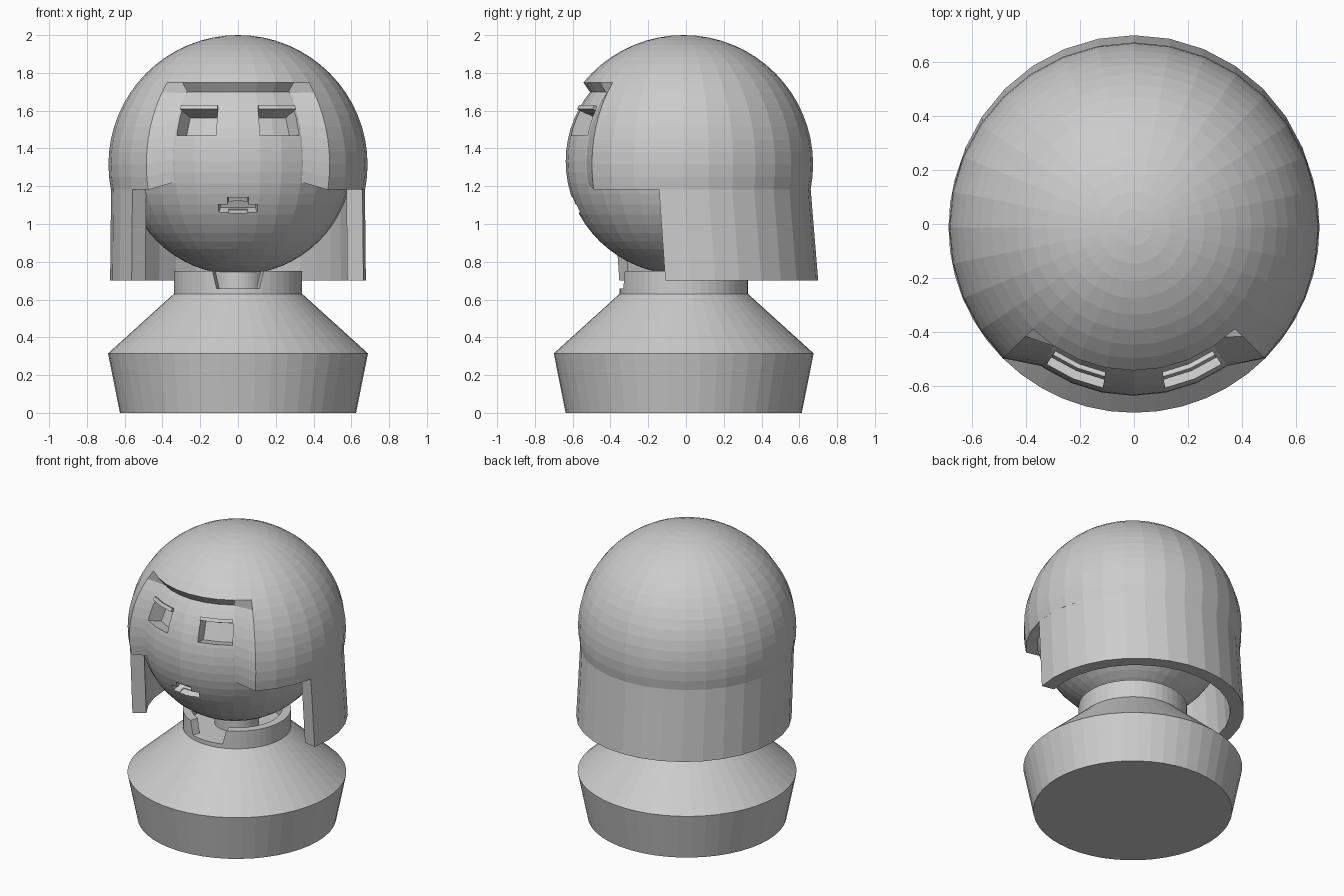
import bpy, bmesh, math
from mathutils import Vector

if "Cube" in bpy.data.objects:
    bpy.data.objects.remove(bpy.data.objects["Cube"])

grey = bpy.data.materials.new("plain_grey")
grey.diffuse_color = (0.6, 0.6, 0.6, 1)
grey.use_nodes = True
grey.node_tree.nodes["Principled BSDF"].inputs["Base Color"].default_value = grey.diffuse_color

STEP = 11.25                              # degrees per column, 32 around
HAIR_C, HAIR_R = Vector((0, -0.013, 1.315)), Vector((0.686, 0.686, 0.685))
FACE_C, FACE_R = Vector((0, -0.02, 1.332)), Vector((0.605, 0.617, 0.6))


def make(name, verts, faces):
    mesh = bpy.data.meshes.new(name)
    mesh.from_pydata([tuple(v) for v in verts], [], faces)
    bm = bmesh.new()
    bm.from_mesh(mesh)
    bmesh.ops.remove_doubles(bm, verts=bm.verts, dist=1e-5)
    loose = [v for v in bm.verts if not v.link_faces]
    bmesh.ops.delete(bm, geom=loose, context='VERTS')
    bmesh.ops.recalc_face_normals(bm, faces=bm.faces)
    bm.to_mesh(mesh)
    bm.free()
    mesh.materials.append(grey)
    ob = bpy.data.objects.new(name, mesh)
    bpy.context.collection.objects.link(ob)
    return ob


def on_ball(c, r, lon, lat, k=1.0):
    """Point on an ellipsoid; lon is measured from the front."""
    a, b = math.radians(lon), math.radians(lat)
    return c + Vector((r.x * math.cos(b) * math.sin(a),
                       -r.y * math.cos(b) * math.cos(a),
                       r.z * math.sin(b))) * k


def patch(name, lons, lat0, lat1, k0, k1):
    """Curved block on the face, cut along radial directions."""
    verts, faces = [], []
    for lon in lons:
        verts += [on_ball(FACE_C, FACE_R, lon, la, k)
                  for la, k in ((lat0, k0), (lat1, k0), (lat1, k1), (lat0, k1))]
    n = len(lons)
    for i in range(n - 1):
        for j in range(4):
            a, b = 4 * i + j, 4 * i + (j + 1) % 4
            faces.append((a, b, b + 4, a + 4))
    faces += [(0, 1, 2, 3), tuple(range(4 * n - 4, 4 * n))]
    return make(name, verts, faces)


def cut(ob, cutters):
    for c in cutters:
        c.hide_render = True
        m = ob.modifiers.new("cut", 'BOOLEAN')
        m.operation, m.solver, m.object = 'DIFFERENCE', 'EXACT', c
    dg = bpy.context.evaluated_depsgraph_get()
    mesh = bpy.data.meshes.new_from_object(ob.evaluated_get(dg))
    ob.modifiers.clear()
    ob.data = mesh
    for c in cutters:
        bpy.data.objects.remove(c)


def lathe(name, profile, cy, n=48):
    verts, faces, m = [], [], len(profile)
    for i in range(n):
        a = 2 * math.pi * i / n
        verts += [(r * math.sin(a), cy - r * math.cos(a), z) for r, z in profile]
    for i in range(n):
        k = (i + 1) % n
        for j in range(1, m - 2):
            faces.append((i * m + j, i * m + j + 1, k * m + j + 1, k * m + j))
    # flat caps at both ends of the profile
    faces.append([i * m + 1 for i in range(n)])
    faces.append([i * m + m - 2 for i in range(n)])
    return make(name, verts, faces)


# Base with hollow collar and central neck post
base = lathe("base", [(0, 0), (0.625, 0), (0.688, 0.315), (0.34, 0.63),
                      (0.34, 0.752), (0.285, 0.752), (0.285, 0.655),
                      (0.14, 0.655), (0.14, 0.79), (0, 0.79)], -0.012)

# Flared notch in the front of the collar
notch_v = []
for y, grow in ((-0.42, 0.04), (-0.22, -0.02)):
    notch_v += [(-0.10 - grow, y, 0.658), (0.10 + grow, y, 0.658),
                (0.137 + grow, y, 0.80), (-0.137 - grow, y, 0.80)]
notch = make("notch_cutter", notch_v,
             [(0, 1, 2, 3), (4, 5, 6, 7)] +
             [(j, (j + 1) % 4, (j + 1) % 4 + 4, j + 4) for j in range(4)])
cut(base, [notch])

# Face ball with sunken eyes and mouth
verts = [on_ball(FACE_C, FACE_R, i * STEP, -90 + j * STEP / 2)
         for j in range(33) for i in range(32)]
faces = []
for j in range(32):
    for i in range(32):
        k = (i + 1) % 32
        q = [j * 32 + i, j * 32 + k, (j + 1) * 32 + k, (j + 1) * 32 + i]
        if j == 0:
            q = [0, q[2], q[3]]
        elif j == 31:
            q = [q[0], q[1], 32 * 32]
        faces.append(q)
face = make("face", verts, faces)
cutters = []
for side in (-1, 1):
    cutters.append(patch("eye_cutter", [side * a for a in (11.4, 22.5, 33.4)],
                         13.3, 26.8, 0.85, 1.1))
    # Narrow brow bar over each eye
    patch("brow", [side * a for a in (11.4, 22.5, 33.4)], 26.6, 28.8, 0.93, 1.03)
cutters.append(patch("mouth_cutter", (-10.8, 0, 10.8), -26.8, -22.3, 0.9, 1.1))
cutters.append(patch("lip_cutter", (-5.6, 0, 5.6), -27.4, -18.6, 0.93, 1.1))
cut(face, cutters)

# Hair dome: the front window is inset down to the face
verts, faces = [], []
J0, J1 = -2, 16
inside = {}
for j in range(J0, J1 + 1):
    for i in range(32):
        lon = i * STEP if i <= 16 else i * STEP - 360
        win = abs(lon) < 34 and j <= 6
        inside[len(verts)] = win
        if win:
            lat = -10.5 + (j - J0) / 8 * 48
            verts.append(on_ball(FACE_C, FACE_R, lon, lat, 0.992))
        else:
            verts.append(on_ball(HAIR_C, HAIR_R, lon, j * STEP / 2))
for j in range(J1 - J0):
    for i in range(32):
        k = (i + 1) % 32
        q = [j * 32 + i, j * 32 + k, (j + 1) * 32 + k, (j + 1) * 32 + i]
        if all(inside[v] for v in q):
            continue
        if j == J1 - J0 - 1:
            q = q[:3]
        faces.append(q)
# Underside lip of the dome, open across the face
lip = len(verts)
verts += [on_ball(FACE_C, FACE_R, i * STEP, -11.5, 0.96) for i in range(32)]
for i in range(4, 28):
    faces.append((i, i + 1, lip + i + 1, lip + i))
faces += [(3, 4, lip + 4), (28, 29, lip + 28)]
make("hair_dome", verts, faces)

# Hair skirt: thick arc round the back, leaning backwards
verts, faces = [], []
COLS = 20
for i in range(COLS + 1):
    a = math.radians(-STEP + i * STEP)
    for r, z, cy in ((0.672, 1.185, -0.012), (0.677, 0.70, 0.023),
                     (0.59, 0.70, 0.023), (0.585, 1.185, -0.012)):
        verts.append((r * math.cos(a), cy + r * math.sin(a), z))
for i in range(COLS):
    for j in range(4):
        a, b = 4 * i + j, 4 * i + (j + 1) % 4
        faces.append((a, b, b + 4, a + 4))
faces += [(0, 1, 2, 3), tuple(range(4 * COLS, 4 * COLS + 4))]
make("hair_skirt", verts, faces)
